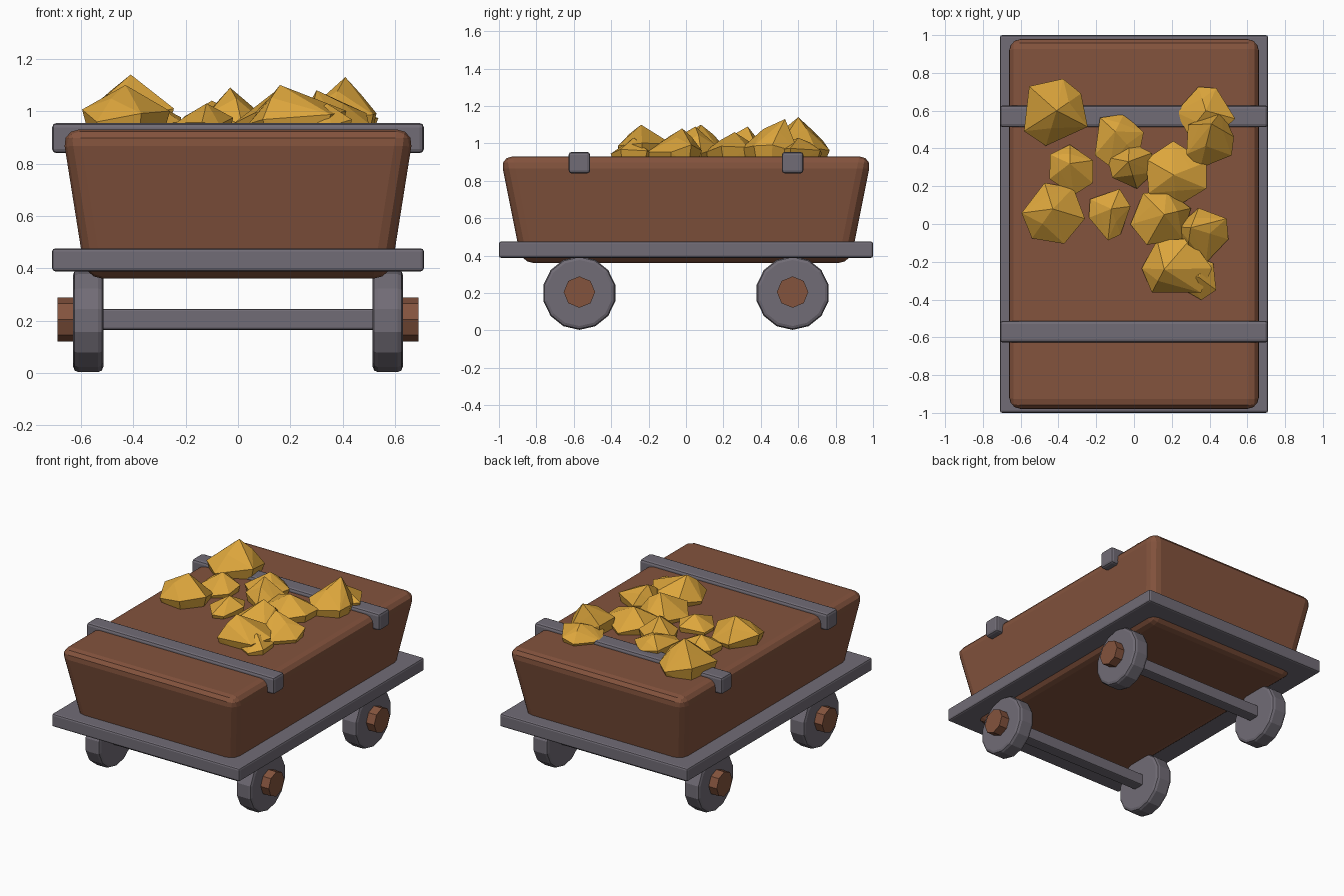
import bpy, bmesh, math, random
from mathutils import Matrix, Vector

random.seed(4)
default = bpy.data.objects.get("Cube")
if default:
    bpy.data.objects.remove(default, do_unlink=True)


def make_material(name, rgb):
    mat = bpy.data.materials.new(name)
    mat.use_nodes = True
    colour = (*rgb, 1.0)
    mat.diffuse_color = colour
    for node in mat.node_tree.nodes:
        if node.type == 'BSDF_PRINCIPLED':
            node.inputs["Base Color"].default_value = colour
            node.inputs["Roughness"].default_value = 0.8
    return mat


brown = make_material("rusty brown", (0.23, 0.087, 0.047))
grey = make_material("iron grey", (0.165, 0.15, 0.18))
gold = make_material("gold ore", (0.72, 0.38, 0.045))


def finish(name, bm, material, bevel=0, segments=2):
    bmesh.ops.recalc_face_normals(bm, faces=bm.faces)
    mesh = bpy.data.meshes.new(name)
    bm.to_mesh(mesh)
    bm.free()
    mesh.materials.append(material)
    obj = bpy.data.objects.new(name, mesh)
    bpy.context.collection.objects.link(obj)
    if bevel:
        mod = obj.modifiers.new("rounded edges", 'BEVEL')
        mod.width = bevel
        mod.segments = segments
        mod.limit_method = 'ANGLE'
        mod.angle_limit = math.radians(40)
    return obj


def box(name, centre, size, material, bevel, segments=2, taper=(1, 1)):
    """Box whose bottom face is scaled by taper."""
    bm = bmesh.new()
    bmesh.ops.create_cube(bm, size=1)
    for v in bm.verts:
        if v.co.z < 0:
            v.co.x *= taper[0]
            v.co.y *= taper[1]
        v.co = Vector(a * b for a, b in zip(v.co, size)) + Vector(centre)
    return finish(name, bm, material, bevel, segments)


def disc(name, centre, radius, width, sides, material, bevel=0):
    """Many-sided disc with its axis along x and a corner pointing down."""
    bm = bmesh.new()
    bmesh.ops.create_cone(bm, cap_ends=True, segments=sides,
                          radius1=radius, radius2=radius, depth=width)
    low = min(bm.verts, key=lambda v: v.co.y)
    spin = -math.pi / 2 - math.atan2(low.co.y, low.co.x)
    turn = Matrix(((0, 0, 1), (1, 0, 0), (0, 1, 0))).to_4x4()
    bm.transform(Matrix.Translation(centre) @ turn @ Matrix.Rotation(spin, 4, 'Z'))
    return finish(name, bm, material, bevel)


def nugget(name, x, y, rx, ry, px, py, pz):
    """Jagged lump: hull of a buried base, a wide girdle, a shoulder and a peak."""
    bm = bmesh.new()
    start = random.uniform(0, math.tau)
    rise = pz - DECK
    bm.verts.new((px, py, pz))
    for i in range(6):
        a = start + (i + random.uniform(-0.25, 0.25)) * math.tau / 6
        reach = random.uniform(0.92, 1.08)
        dx, dy = rx * reach * math.cos(a), ry * reach * math.sin(a)
        bm.verts.new((x + dx, y + dy, DECK + rise * random.uniform(0.1, 0.45)))
        bm.verts.new((x + dx * 0.8, y + dy * 0.8, DECK - 0.05))
        if i % 2:
            bm.verts.new(((x + px + dx) / 2, (y + py + dy) / 2,
                          DECK + rise * random.uniform(0.6, 0.75)))
    hull = bmesh.ops.convex_hull(bm, input=bm.verts)
    spare = {g for g in hull["geom_interior"] + hull["geom_unused"]
             if isinstance(g, bmesh.types.BMVert)}
    bmesh.ops.delete(bm, geom=list(spare), context='VERTS')
    return finish(name, bm, gold)


# Tapered tub and the flat frame around its foot
DECK = 0.93
box("tub", (0, 0, 0.645), (1.345, 1.985, 0.57), brown, 0.065, 3, (0.865, 0.885))
box("frame", (0, 0, 0.432), (1.42, 2, 0.088), grey, 0.012)

# Straps, axles, wheels and hubs
for end, y in (("front", -0.57), ("back", 0.57)):
    box(end + "_strap", (0, y, 0.897), (1.42, 0.115, 0.115), grey, 0.016)
    box(end + "_axle", (0, y, 0.205), (1.1, 0.08, 0.08), grey, 0.008)
    for side, s in (("left", 1), ("right", -1)):
        disc(f"{end}_{side}_wheel", (s * 0.572, y, 0.2), 0.197, 0.115, 14, grey, 0.02)
        disc(f"{end}_{side}_hub", (s * 0.645, y, 0.205), 0.084, 0.09, 8, brown)

# Ore: centre, half widths, then the peak
ore = [
    (-0.43, 0.59, 0.19, 0.19, -0.41, 0.6, 1.14),
    (-0.33, 0.29, 0.13, 0.13, -0.34, 0.32, 1.04),
    (-0.43, 0.05, 0.17, 0.17, -0.43, 0.08, 1.1),
    (-0.09, 0.45, 0.14, 0.14, -0.1, 0.49, 1.04),
    (-0.01, 0.31, 0.13, 0.13, -0.03, 0.33, 1.09),
    (-0.13, 0.06, 0.12, 0.14, -0.12, 0.08, 1.03),
    (0.22, 0.27, 0.17, 0.18, 0.21, 0.26, 1.06),
    (0.37, 0.59, 0.16, 0.13, 0.38, 0.6, 1.03),
    (0.4, 0.45, 0.14, 0.16, 0.41, 0.53, 1.13),
    (0.15, 0.03, 0.16, 0.16, 0.16, 0.05, 1.09),
    (0.37, -0.05, 0.14, 0.15, 0.3, -0.02, 1.08),
    (0.23, -0.23, 0.19, 0.17, 0.16, -0.24, 1.1),
    (0.35, -0.29, 0.11, 0.11, 0.34, -0.28, 1.03),
]
for n, lump in enumerate(ore, 1):
    nugget(f"ore_lump_{n}", *lump)
